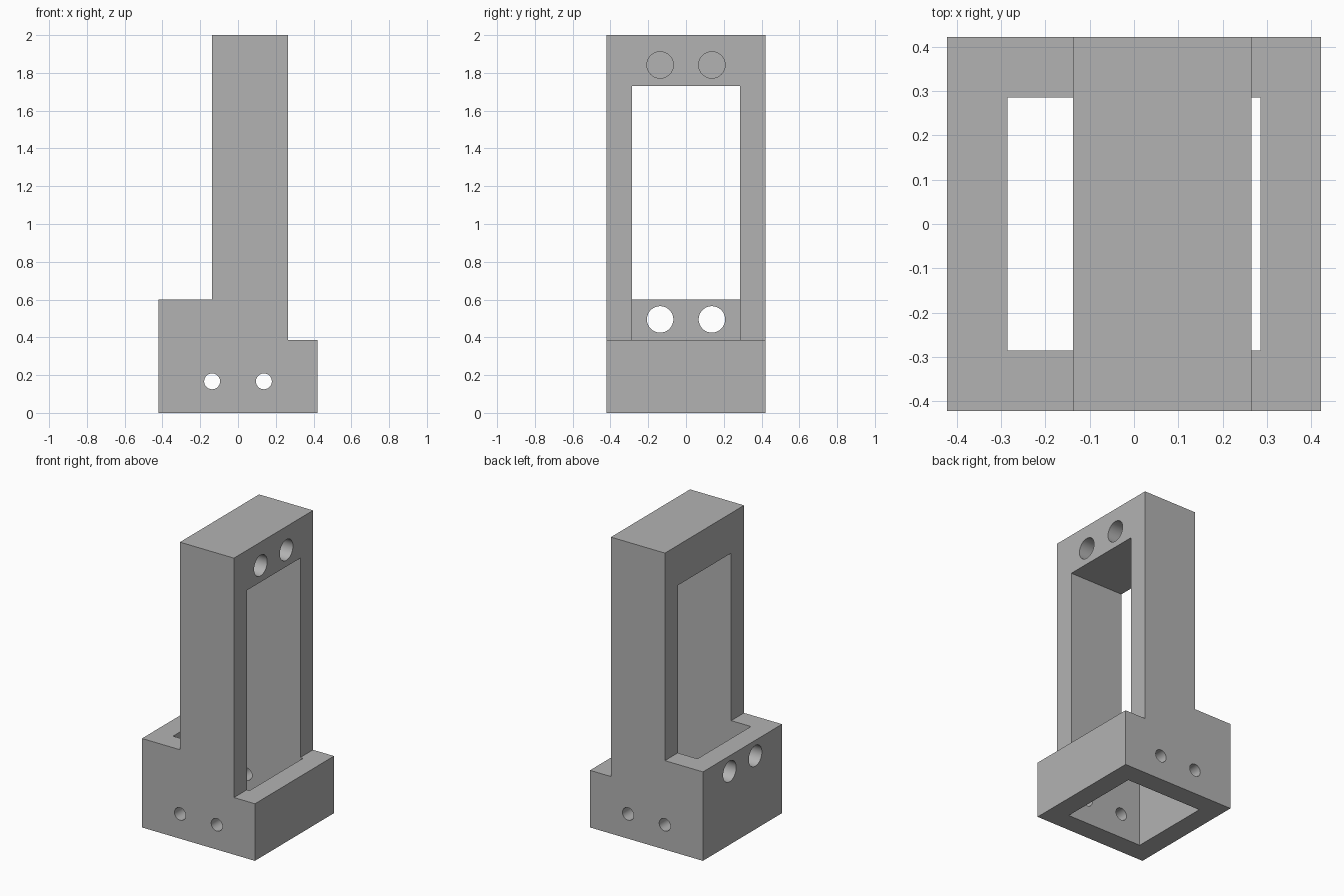
import bpy, bmesh
from math import radians
from mathutils import Matrix, Vector

cube = bpy.data.objects.get("Cube")
if cube:
    bpy.data.objects.remove(cube, do_unlink=True)

HALF = 0.4215        # half width of the square base
CAVITY = 0.285       # half width of the inner cavity
PITCH = 0.137        # hole offset from the centre line

grey = bpy.data.materials.new("grey")
grey.use_nodes = True
grey.diffuse_color = (0.45, 0.45, 0.45, 1)
grey.node_tree.nodes["Principled BSDF"].inputs["Base Color"].default_value = grey.diffuse_color


def add_object(name, bm):
    bmesh.ops.recalc_face_normals(bm, faces=bm.faces)
    mesh = bpy.data.meshes.new(name)
    bm.to_mesh(mesh)
    bm.free()
    mesh.materials.append(grey)
    obj = bpy.data.objects.new(name, mesh)
    bpy.context.collection.objects.link(obj)
    return obj


def box(name, low, high):
    low, high = Vector(low), Vector(high)
    bm = bmesh.new()
    bmesh.ops.create_cube(bm, size=1, matrix=Matrix.Translation((low + high) / 2)
                          @ Matrix.Diagonal((*(high - low), 1)))
    return add_object(name, bm)


def rod(name, start, end, radius):
    start, end = Vector(start), Vector(end)
    axis = end - start
    bm = bmesh.new()
    bmesh.ops.create_cone(bm, cap_ends=True, segments=48, radius1=radius, radius2=radius,
                          depth=axis.length, matrix=Matrix.Translation((start + end) / 2)
                          @ axis.to_track_quat("Z", "Y").to_matrix().to_4x4())
    return add_object(name, bm)


# Stepped side profile, extruded through the depth
profile = [(-HALF, 0), (HALF, 0), (HALF, 0.385), (0.265, 0.385),
           (0.265, 2), (-0.138, 2), (-0.138, 0.6), (-HALF, 0.6)]
bm = bmesh.new()
face = bm.faces.new([bm.verts.new((x, -HALF, z)) for x, z in profile])
extruded = bmesh.ops.extrude_face_region(bm, geom=[face])["geom"]
bmesh.ops.translate(bm, vec=(0, 2 * HALF, 0),
                    verts=[v for v in extruded if isinstance(v, bmesh.types.BMVert)])
bracket = add_object("stepped_bracket", bm)

# Cavity open at the bottom, which also forms the tall window
cutters = [box("cavity_cutter", (-CAVITY, -CAVITY, -0.2), (CAVITY, CAVITY, 1.73))]

for side in (-1, 1):
    offset = side * PITCH
    # Small holes through the front and back walls
    cutters.append(rod("small_hole_cutter", (offset, -0.6, 0.167), (offset, 0.6, 0.167), 0.042))
    # Large holes through the tall base wall
    cutters.append(rod("wall_hole_cutter", (-0.6, offset, 0.495), (-0.2, offset, 0.495), 0.07))
    # Blind holes in the head of the upright
    cutters.append(rod("head_hole_cutter", (0.4, offset, 1.842), (0, offset, 1.842), 0.07))

for cutter in cutters:
    cutter.hide_render = True
    cutter.hide_viewport = True
    cut = bracket.modifiers.new(cutter.name, "BOOLEAN")
    cut.operation = "DIFFERENCE"
    cut.solver = "EXACT"
    cut.object = cutter

# Bake the cuts and drop the cutters
bpy.context.view_layer.update()
graph = bpy.context.evaluated_depsgraph_get()
cut_mesh = bpy.data.meshes.new_from_object(bracket.evaluated_get(graph))
bracket.modifiers.clear()
bracket.data = cut_mesh
for cutter in cutters:
    bpy.data.objects.remove(cutter, do_unlink=True)

bpy.ops.object.select_all(action="DESELECT")
bracket.select_set(True)
bpy.context.view_layer.objects.active = bracket
bpy.ops.object.shade_smooth_by_angle(angle=radians(30))
